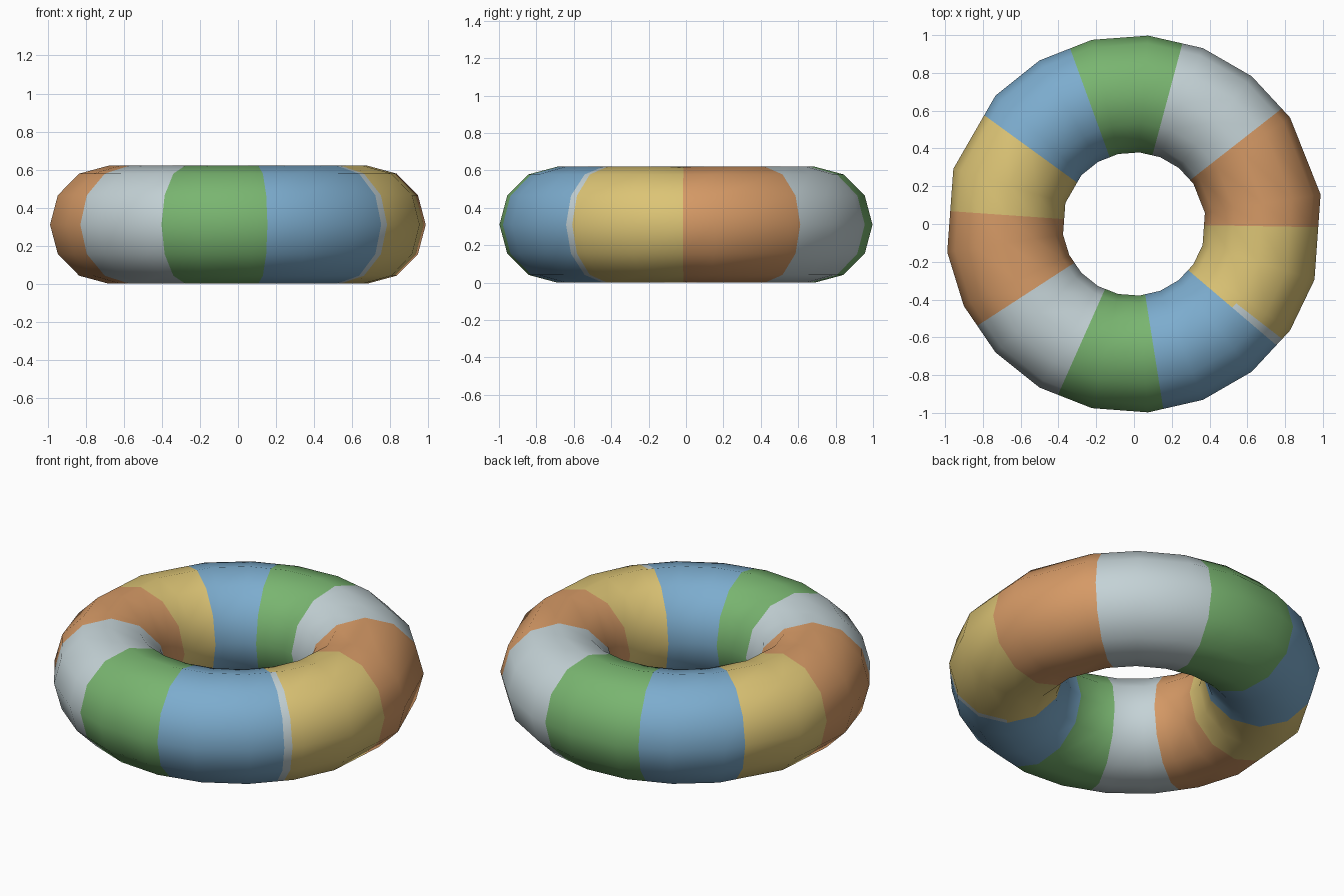
import bpy, bmesh, math
from mathutils import Vector

if "Cube" in bpy.data.objects:
    bpy.data.objects.remove(bpy.data.objects["Cube"])

R, r, ZC, SIDES = 0.69, 0.31, 0.315, 12


def material(name, rgb):
    m = bpy.data.materials.new(name)
    m.diffuse_color = (*rgb, 1)
    m.use_nodes = True
    m.node_tree.nodes["Principled BSDF"].inputs["Base Color"].default_value = m.diffuse_color
    return m


mats = [material("orange", (0.672, 0.323, 0.133)),
        material("pale grey", (0.552, 0.645, 0.672)),
        material("green", (0.191, 0.462, 0.162)),
        material("blue", (0.202, 0.413, 0.617)),
        material("yellow", (0.716, 0.552, 0.178))]

# Ring angles: 21 even steps, with two pairs merged as on the coarse outline
step = 360 / 21
rings = [9 if k == 1 else 163 if k == 9 else k * step
         for k in range(21) if k not in (0, 10)]

# Colour band borders in degrees, counter-clockwise; bands repeat five colours
borders = [-1, 38, 75, 110, 144, 176, 213, 246, 279, 319.6]
SLIVER_END = 322.2

bm = bmesh.new()
loops = []
for a in map(math.radians, rings):
    loop = []
    for j in range(SIDES):
        b = math.tau * j / SIDES
        d = R + r * math.cos(b)
        loop.append(bm.verts.new((d * math.cos(a), d * math.sin(a), ZC + r * math.sin(b))))
    loops.append(loop)
for i in range(len(loops)):
    p, q = loops[i], loops[(i + 1) % len(loops)]
    for j in range(SIDES):
        k = (j + 1) % SIDES
        bm.faces.new((p[j], q[j], q[k], p[k]))

# Cut the ring along each colour border (only on the matching side)
for deg in borders + [SLIVER_END]:
    a = math.radians(deg)
    out = Vector((math.cos(a), math.sin(a), 0))
    faces = [f for f in bm.faces if f.calc_center_median().dot(out) > 0]
    geom = list({e for f in faces for e in f.edges}) + \
        list({v for f in faces for v in f.verts}) + faces
    bmesh.ops.bisect_plane(bm, geom=geom, dist=1e-5, plane_co=(0, 0, 0),
                           plane_no=(-math.sin(a), math.cos(a), 0))

# Colour by direction, with a thin pale sliver beside one yellow band
bmesh.ops.recalc_face_normals(bm, faces=bm.faces[:])
for f in bm.faces:
    c = f.calc_center_median()
    ang = (math.degrees(math.atan2(c.y, c.x)) + 1) % 360 - 1
    band = max(i for i, b in enumerate(borders) if ang >= b)
    f.material_index = band % 5
    if borders[9] < ang < SLIVER_END and math.hypot(c.x, c.y) > R:
        f.material_index = 1
    f.smooth = True

me = bpy.data.meshes.new("swim_ring")
bm.to_mesh(me)
bm.free()
for m in mats:
    me.materials.append(m)

# Round shading from the ideal tube
normals = []
for v in me.vertices:
    core = Vector((v.co.x, v.co.y, 0)).normalized() * R + Vector((0, 0, ZC))
    normals.append((v.co - core).normalized())
me.normals_split_custom_set_from_vertices(normals)

ob = bpy.data.objects.new("swim_ring", me)
ob.location.z = -0.005
bpy.context.collection.objects.link(ob)
